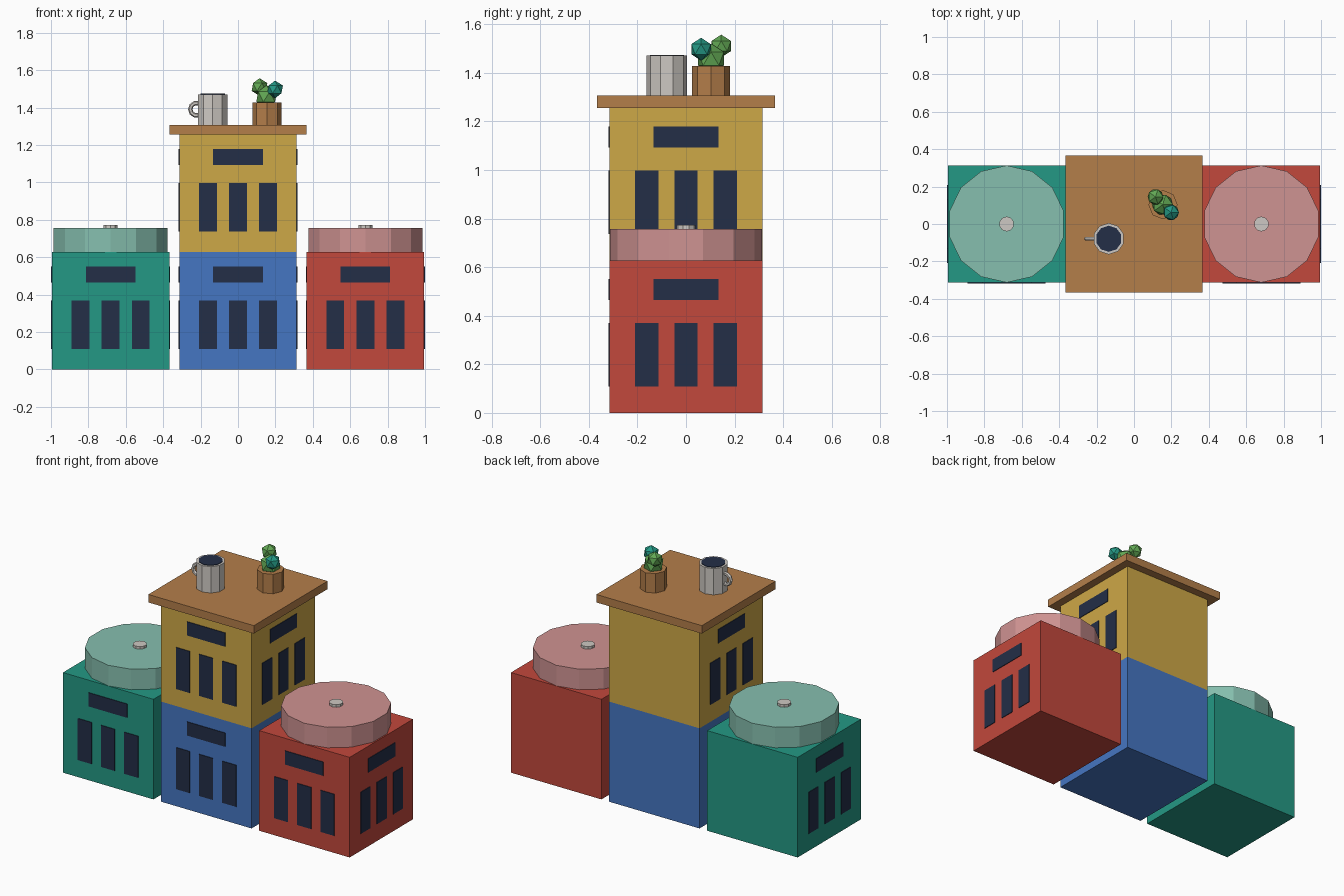
import bpy, math
from mathutils import Vector

if "Cube" in bpy.data.objects:
    bpy.data.objects.remove(bpy.data.objects["Cube"])


def material(name, r, g, b):
    m = bpy.data.materials.new(name)
    lin = [((c / 255 + 0.055) / 1.055) ** 2.4 for c in (r, g, b)]
    m.diffuse_color = (*lin, 1)
    m.use_nodes = True
    m.node_tree.nodes["Principled BSDF"].inputs["Base Color"].default_value = m.diffuse_color
    return m


RED = material("red", 194, 72, 60)
GREEN = material("teal green", 36, 153, 133)
BLUE = material("blue", 69, 118, 194)
YELLOW = material("yellow", 206, 168, 71)
WOOD = material("wood brown", 180, 126, 74)
NAVY = material("dark navy", 35, 46, 71)
STONE = material("pale grey", 206, 201, 195)
PINK = material("pink", 207, 147, 146)
MINT = material("mint", 134, 191, 175)
LEAF = material("leaf green", 98, 168, 84)


def finish(name, mat):
    ob = bpy.context.object
    ob.name = name
    ob.data.materials.append(mat)
    return ob


def box(name, loc, size, mat, turn=0):
    bpy.ops.mesh.primitive_cube_add(size=1, location=loc, rotation=(0, 0, turn))
    ob = finish(name, mat)
    ob.scale = size
    return ob


def drum(name, x, y, z0, z1, r, sides, mat):
    bpy.ops.mesh.primitive_cylinder_add(vertices=sides, radius=r, depth=z1 - z0,
                                        location=(x, y, (z0 + z1) / 2))
    return finish(name, mat)


H = 0.314      # half the crate width
C = 0.681      # spacing of the side crates
T = 0.008      # window plate thickness, half sunk into the wall


def crate(name, x, z, mat):
    """Crate with slots and a label panel on front, right and left."""
    box(name, (x, 0, z + H), (2 * H, 2 * H, 2 * H), mat)
    for side, angle in (("front", 0), ("right", math.pi / 2), ("left", -math.pi / 2)):
        c, s = math.cos(angle), math.sin(angle)

        def plate(part, u, h, w, tall):
            # u runs along the wall, -H is the wall's outward direction
            pos = (x + c * u + s * H, s * u - c * H, z + h)
            box(f"{name}_{side}_{part}", pos, (w, T, tall), NAVY, angle)

        for i in (-1, 0, 1):
            plate(f"slot_{i + 2}", i * 0.161, 0.239, 0.096, 0.261)
        plate("panel", 0, 0.508, 0.266, 0.086)


# stacked crates
crate("green_crate", -C, 0, GREEN)
crate("blue_crate", 0, 0, BLUE)
crate("yellow_crate", 0, 2 * H, YELLOW)
crate("red_crate", C, 0, RED)

# round cushions with a button
for label, x, mat in (("mint", -C, MINT), ("pink", C, PINK)):
    drum(f"{label}_cushion", x, 0, 0.628, 0.757, 0.313, 14, mat)
    drum(f"{label}_cushion_button", x, 0, 0.75, 0.773, 0.04, 10, STONE)

# table top
TOP = 1.306
box("table_top", (0, 0, (1.256 + TOP) / 2), (0.732, 0.732, TOP - 1.256), WOOD)

# mug with drink and ring handle
MX, MY = -0.135, -0.079
drum("mug", MX, MY, TOP, 1.471, 0.084, 10, STONE)
drum("mug_drink", MX, MY, 1.466, 1.474, 0.07, 10, NAVY)
bpy.ops.mesh.primitive_torus_add(location=(-0.221, MY, 1.391), rotation=(math.pi / 2, 0, 0),
                                 major_radius=0.034, minor_radius=0.012,
                                 major_segments=10, minor_segments=6)
finish("mug_handle", STONE)

# potted plant
drum("plant_pot", 0.155, 0.103, TOP, 1.428, 0.078, 8, WOOD)
for i, (loc, r, mat) in enumerate((((0.153, 0.103, 1.458), 0.062, LEAF),
                                   ((0.115, 0.145, 1.510), 0.047, LEAF),
                                   ((0.198, 0.062, 1.497), 0.047, GREEN))):
    bpy.ops.mesh.primitive_ico_sphere_add(subdivisions=1, radius=r, location=loc)
    finish(f"plant_leaf_{i + 1}", mat)
